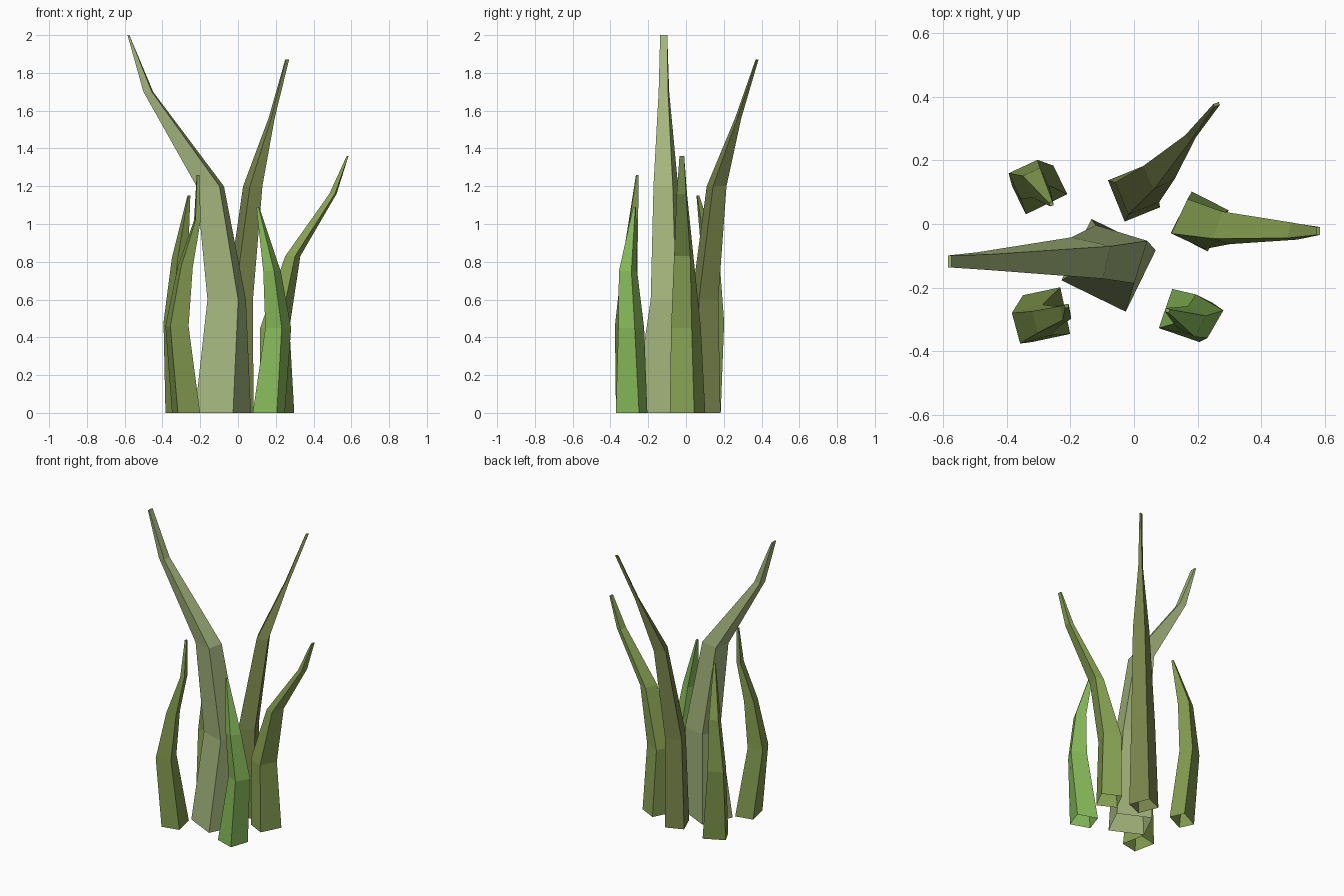
import bpy, bmesh, math
from mathutils import Vector, Matrix


def material(name, rgb):
    """Flat colour from sRGB bytes."""
    m = bpy.data.materials.new(name)
    lin = [((c / 255 + 0.055) / 1.055) ** 2.4 for c in rgb]
    m.diffuse_color = (*lin, 1)
    return m


def blade(name, mat, path):
    """Four-sided tapering blade; each path point is x, y, z, width, depth, turn."""
    bm = bmesh.new()
    rings = []
    for x, y, z, w, d, turn in path:
        rot = Matrix.Rotation(math.radians(turn), 3, 'Z')
        rings.append([bm.verts.new(Vector((x, y, z)) + rot @ Vector((sx * w / 2, sy * d / 2, 0)))
                      for sx, sy in ((-1, -1), (1, -1), (1, 1), (-1, 1))])
    for low, high in zip(rings, rings[1:]):
        for i in range(4):
            j = (i + 1) % 4
            bm.faces.new((low[i], low[j], high[j], high[i]))
    bm.faces.new(rings[-1])  # closed tip, open root
    mesh = bpy.data.meshes.new(name)
    bm.to_mesh(mesh)
    bm.free()
    mesh.materials.append(mat)
    bpy.context.collection.objects.link(bpy.data.objects.new(name, mesh))


sage = material("sage green", (164, 181, 124))
olive = material("olive green", (122, 134, 76))
leaf = material("leaf green", (138, 164, 84))
moss = material("moss green", (130, 154, 78))
bright = material("bright green", (136, 188, 90))

# Tall blade leaning left
blade("tall_blade", sage, [
    (-.08, -.13, 0, .225, .215, -26), (-.06, -.095, .6, .17, .14, -17),
    (-.147, -.107, 1.2, .125, .105, -13), (-.475, -.117, 1.7, .045, .05, -8),
    (-.58, -.118, 2, .01, .038, 0)])

# Blade leaning to the back
blade("back_blade", olive, [
    (0, .095, 0, .12, .14, 22), (.01, .1, .6, .105, .11, 22),
    (.078, .162, 1.2, .074, .08, 27), (.178, .276, 1.56, .022, .025, 35),
    (.26, .376, 1.87, .018, .01, 20)])

# Blade leaning right
blade("right_blade", leaf, [
    (.207, .008, 0, .13, .145, -27), (.195, 0, .45, .115, .12, -25),
    (.29, -.012, .83, .055, .09, -18), (.503, -.022, 1.16, .03, .05, -10),
    (.58, -.022, 1.36, .01, .025, 0)])

# Short blades
blade("front_right_blade", bright, [
    (.163, -.288, 0, .135, .13, -19), (.213, -.29, .45, .1, .1, -30),
    (.18, -.307, .75, .065, .075, -28), (.105, -.272, 1.09, .012, .012, -20)])
blade("front_left_blade", moss, [
    (-.275, -.285, 0, .12, .15, 12), (-.323, -.315, .46, .1, .1, 15),
    (-.28, -.3, .77, .065, .07, 15), (-.215, -.278, 1.02, .028, .045, 10),
    (-.212, -.258, 1.26, .012, .012, 10)])
blade("back_left_blade", moss, [
    (-.297, .107, 0, .145, .1, 26), (-.33, .14, .48, .1, .09, 25),
    (-.307, .13, .82, .06, .075, 25), (-.26, .063, 1.15, .012, .012, 20)])
